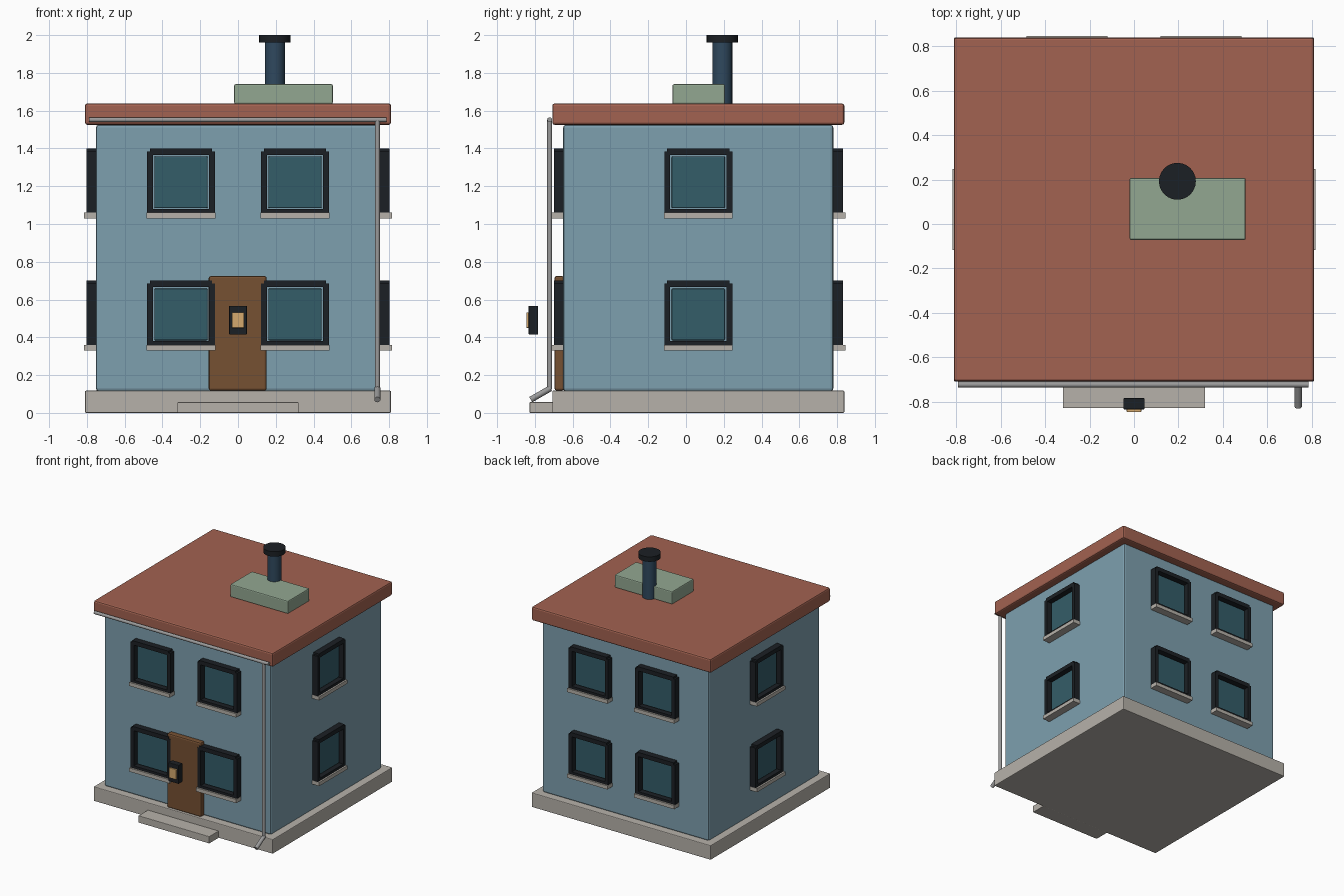
import bpy, bmesh, math
from mathutils import Matrix, Vector

if "Cube" in bpy.data.objects:
    bpy.data.objects.remove(bpy.data.objects["Cube"])


def material(name, r, g, b):
    m = bpy.data.materials.new(name)
    m.diffuse_color = (r ** 2.2, g ** 2.2, b ** 2.2, 1)
    m.use_nodes = True
    m.node_tree.nodes["Principled BSDF"].inputs["Base Color"].default_value = m.diffuse_color
    return m


WALL = material("wall_blue", .49, .62, .68)
ROOF = material("roof_red", .63, .385, .32)
STONE = material("stone", .71, .69, .66)
DARK = material("dark_trim", .13, .145, .16)
GLASS = material("glass", .215, .365, .41)
WOOD = material("door_wood", .46, .32, .21)
GREEN = material("vent_green", .57, .65, .565)
STEEL = material("flue_blue", .2, .29, .37)
METAL = material("gutter_grey", .6, .6, .6)
LIGHT = material("lamp_glow", .83, .66, .43)


def finish(name, bm, mat, bevel=0, matrix=None):
    me = bpy.data.meshes.new(name)
    bm.to_mesh(me)
    bm.free()
    me.materials.append(mat)
    ob = bpy.data.objects.new(name, me)
    bpy.context.collection.objects.link(ob)
    if matrix:
        ob.matrix_world = matrix
    if bevel:
        mod = ob.modifiers.new("edge", 'BEVEL')
        mod.width = bevel
        mod.segments = 2
    return ob


def boxes(name, mat, ranges, bevel=0, matrix=None):
    """One object from boxes given as (x0, x1, y0, y1, z0, z1)."""
    bm = bmesh.new()
    for x0, x1, y0, y1, z0, z1 in ranges:
        m = (Matrix.Translation(((x0 + x1) / 2, (y0 + y1) / 2, (z0 + z1) / 2))
             @ Matrix.Diagonal((x1 - x0, y1 - y0, z1 - z0, 1)))
        bmesh.ops.create_cube(bm, size=1, matrix=m)
    return finish(name, bm, mat, bevel, matrix)


def rod(name, mat, a, b, r, sides=24):
    a, b = Vector(a), Vector(b)
    bm = bmesh.new()
    m = (Matrix.Translation((a + b) / 2)
         @ (b - a).to_track_quat('Z', 'Y').to_matrix().to_4x4())
    bmesh.ops.create_cone(bm, cap_ends=True, segments=sides, radius1=r, radius2=r,
                          depth=(b - a).length, matrix=m)
    ob = finish(name, bm, mat)
    for p in ob.data.polygons:
        p.use_smooth = len(p.vertices) == 4
    return ob


# Main masses
CY = 0.065
boxes("foundation", STONE, [(-.81, .81, -.708, .838, 0, .118)], .006)
boxes("front_step", STONE, [(-.32, .32, -.828, -.70, 0, .057)], .003)
boxes("walls", WALL, [(-.752, .752, -.65, .78, .115, 1.525)], .014)
boxes("roof", ROOF, [(-.81, .81, -.708, .838, 1.525, 1.638)], .012)

# Roof equipment
boxes("roof_vent_box", GREEN, [(-.02, .502, -.072, .207, 1.635, 1.74)], .008)
rod("flue", STEEL, (.195, .192, 1.63), (.195, .192, 1.965), .053)
rod("flue_cap", DARK, (.195, .192, 1.96), (.195, .192, 2), .083)

# Door and the lamp in front of it
boxes("door", WOOD, [(-.155, .152, -.696, -.645, .118, .725)], .012)
boxes("lamp_body", DARK, [(-.047, .047, -.833, -.783, .415, .567)], .003)
boxes("lamp_glass", LIGHT, [(-.033, .033, -.845, -.82, .45, .532)], .003)


# Window built facing -y with its back on the local origin
def window(name, x, y, z, turn):
    m = Matrix.Translation((x, y, z)) @ Matrix.Rotation(turn, 4, 'Z')
    d = -.05
    boxes(name + "_frame", DARK, [
        (-.18, -.149, d, .005, -.162, .165),
        (.149, .18, d, .005, -.162, .165),
        (-.165, .165, d, .005, .146, .18),
        (-.165, .165, d, .005, -.162, -.14)], 0, m)
    boxes(name + "_glass", GLASS, [(-.141, .141, -.018, .005, -.136, .138)], .006, m)
    boxes(name + "_sill", STONE, [(-.182, .182, -.064, .005, -.19, -.16)], 0, m)


for level, z in (("lower", .52), ("upper", 1.22)):
    for side, s in (("left", -1), ("right", 1)):
        window(f"{level}_front_{side}_window", s * .302, -.65, z, 0)
        window(f"{level}_back_{side}_window", s * .302, .78, z, math.pi)
        window(f"{level}_{side}_window", s * .752, CY, z, s * math.pi / 2)

# Gutter, downpipe and spout
rod("gutter", METAL, (-.79, -.722, 1.552), (.785, -.722, 1.552), .013, 16)
rod("downpipe", METAL, (.738, -.722, 1.552), (.738, -.722, .125), .013, 16)
rod("downpipe_spout", METAL, (.738, -.718, .13), (.738, -.822, .07), .016, 16)
